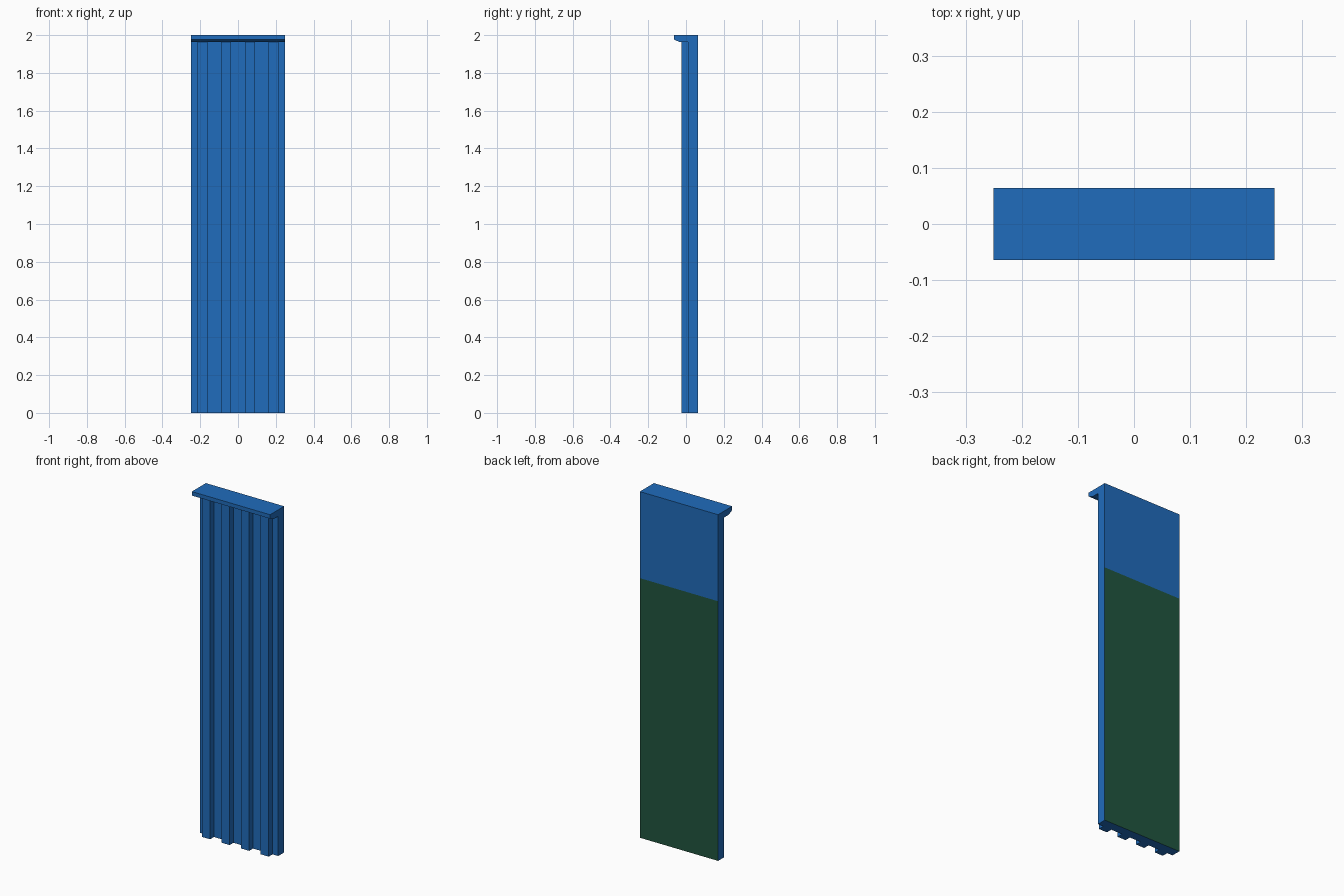
import bpy
import bmesh
from mathutils import Vector

if "Cube" in bpy.data.objects:
    bpy.data.objects.remove(bpy.data.objects["Cube"], do_unlink=True)

HALF_WIDTH = 0.25
BACK = 0.064
GROOVE = 0.01
RIDGE = -0.025
RIB_HALF = 0.0265
CAP_BASE = 1.963
PAINT_TOP = 1.5


def make_material(name, colour):
    mat = bpy.data.materials.new(name)
    mat.use_nodes = True
    mat.diffuse_color = colour
    mat.node_tree.nodes["Principled BSDF"].inputs["Base Color"].default_value = colour
    return mat


blue = make_material("blue_paint", (0.0144, 0.15, 0.503, 1))
green = make_material("dark_green_paint", (0.015, 0.092, 0.05, 1))


def extrude_profile(points, direction):
    """Closed prism made by sweeping a polygon along a direction."""
    bm = bmesh.new()
    face = bm.faces.new([bm.verts.new(p) for p in points])
    swept = bmesh.ops.extrude_face_region(bm, geom=[face], use_keep_orig=True)
    verts = [g for g in swept["geom"] if isinstance(g, bmesh.types.BMVert)]
    bmesh.ops.translate(bm, verts=verts, vec=Vector(direction))
    bmesh.ops.recalc_face_normals(bm, faces=bm.faces[:])
    return bm


def finish(bm, name, materials):
    mesh = bpy.data.meshes.new(name)
    bm.to_mesh(mesh)
    bm.free()
    for mat in materials:
        mesh.materials.append(mat)
    obj = bpy.data.objects.new(name, mesh)
    bpy.context.collection.objects.link(obj)
    return obj


# Ribbed panel: plan outline with four square ribs on the front
outline = [(HALF_WIDTH, BACK, 0), (-HALF_WIDTH, BACK, 0), (-HALF_WIDTH, GROOVE, 0)]
for i in range(4):
    centre = (i - 1.5) * HALF_WIDTH / 2
    a, b = centre - RIB_HALF, centre + RIB_HALF
    outline += [(a, GROOVE, 0), (a, RIDGE, 0), (b, RIDGE, 0), (b, GROOVE, 0)]
outline.append((HALF_WIDTH, GROOVE, 0))
panel = extrude_profile(outline, (0, 0, CAP_BASE))

# Lower part of the flat back is painted green
back = [f for f in panel.faces if f.normal.y > 0.9]
geom = back + list({e for f in back for e in f.edges}) + list({v for f in back for v in f.verts})
bmesh.ops.bisect_plane(panel, geom=geom, plane_co=(0, 0, PAINT_TOP), plane_no=(0, 0, 1))
for f in panel.faces:
    if f.normal.y > 0.9 and f.calc_center_median().z < PAINT_TOP:
        f.material_index = 1
# The top is covered by the cap
bmesh.ops.delete(panel, geom=[f for f in panel.faces if f.normal.z > 0.9], context="FACES")
finish(panel, "ribbed_panel", [blue, green])

# Overhanging top cap with a bevelled lower front edge
cap_profile = [(BACK, CAP_BASE), (BACK, 2), (-BACK, 2), (-BACK, 1.977), (-0.034, CAP_BASE)]
cap = extrude_profile([(-HALF_WIDTH, y, z) for y, z in cap_profile], (2 * HALF_WIDTH, 0, 0))
finish(cap, "top_cap", [blue])
